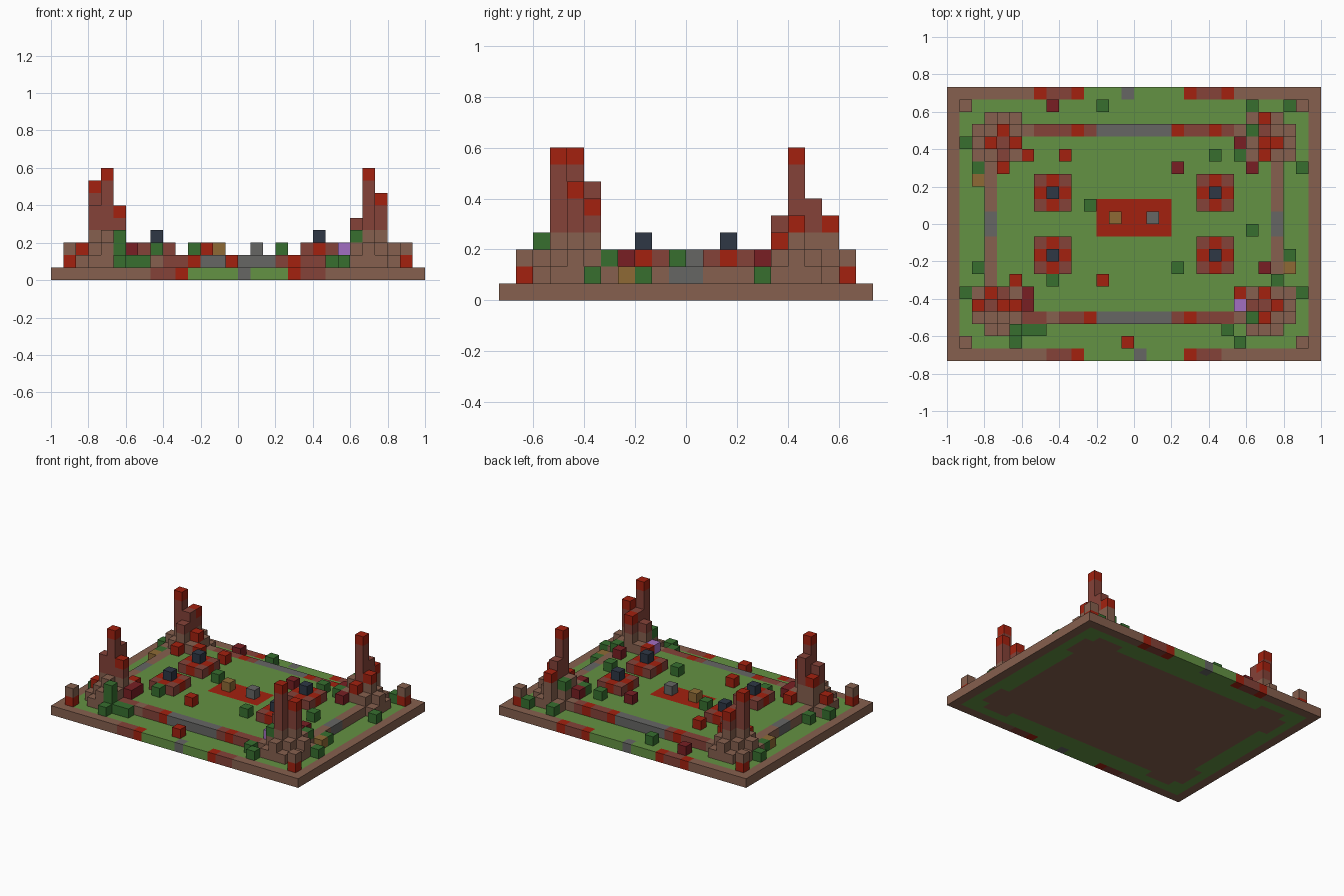
import bpy
import bmesh
from mathutils import Vector

cube = bpy.data.objects.get("Cube")
if cube:
    bpy.data.objects.remove(cube, do_unlink=True)

COLS, ROWS = 30, 22
CELL = 2 / COLS

PALETTE = {
    "earth": (134, 96, 78), "brick": (133, 66, 56), "red": (163, 33, 15),
    "maroon": (120, 31, 35), "grass": (100, 146, 67), "leaf": (55, 111, 47),
    "stone": (102, 102, 100), "ochre": (142, 106, 53),
    "violet": (162, 110, 194), "navy": (46, 55, 69),
}


def linear(value):
    c = value / 255
    return c / 12.92 if c < 0.04045 else ((c + 0.055) / 1.055) ** 2.4


def make_material(name, rgb):
    mat = bpy.data.materials.new(name)
    color = tuple(linear(v) for v in rgb) + (1,)
    mat.use_nodes = True
    mat.diffuse_color = color
    mat.node_tree.nodes["Principled BSDF"].inputs["Base Color"].default_value = color
    return mat


materials = {name: make_material(name, rgb) for name, rgb in PALETTE.items()}
parts = {}     # part name -> {cell: colour}
owner = {}     # cell -> part name


def put(part, cell, color):
    """Place a block; a later block replaces an earlier one."""
    if cell in owner:
        parts[owner[cell]].pop(cell)
    owner[cell] = part
    parts.setdefault(part, {})[cell] = color


def fill(part, columns, rows, layers, color):
    for i in columns:
        for j in rows:
            for k in layers:
                put(part, (i, j, k), color)


def row_colors(part, j, k, spans):
    for first, last, color in spans:
        fill(part, range(first, last + 1), [j], [k], color)


# Ground slab: earth rim, grass moat, earth core
fill("rim", range(COLS), range(ROWS), [0], "earth")
fill("lawn", range(1, COLS - 1), range(1, ROWS - 1), [0], "grass")
fill("core", range(3, 27), range(3, 19), [0], "earth")

# Coloured gates along the front and back rim
gate = [(8, 9, "brick"), (10, 10, "red"), (11, 18, "grass"),
        (19, 19, "red"), (20, 21, "brick")]
row_colors("rim", 0, 0, gate + [(15, 15, "stone")])
row_colors("rim", ROWS - 1, 0, gate + [(14, 14, "stone"), (7, 7, "red"), (22, 22, "red")])

# Raised court with a curb and a red centre carpet
fill("curb", range(3, 27), range(3, 19), [1], "earth")
fill("court", range(4, 26), range(4, 18), [1], "grass")
fill("carpet", range(12, 18), range(10, 13), [1], "red")
fill("curb", [3, 26], [10, 11], [1], "stone")
row_colors("curb", 3, 1, [(6, 10, "brick"), (8, 8, "earth"), (11, 11, "red"),
                          (12, 17, "stone"), (18, 18, "brick"), (19, 19, "red"),
                          (20, 22, "brick")])
row_colors("curb", 18, 1, [(7, 11, "brick"), (10, 10, "red"), (12, 17, "stone"),
                           (18, 18, "red"), (19, 22, "brick"), (21, 21, "red")])


# Ruined corner towers
def column(part, i, j, height, cap=None):
    for k in range(height):
        put(part, (i, j, k), "earth" if k < 4 else "brick")
    if cap:
        put(part, (i, j, height - 1), cap)


def tower(part, ci, cj, sx, sy, spires):
    """Square foot with stepped outer buttresses, then taller spires."""
    for a in (-1, 0, 1):
        for b in (-1, 0, 1):
            column(part, ci + a, cj + b, 4 if a * b == 0 else 3)
        column(part, ci + 2 * sx, cj + a, 2 if a else 3)
        column(part, ci + a, cj + 2 * sy, 2 if a else 3)
    for a, b, height, cap in spires:
        column(part, ci + a, cj + b, height, cap)


tower("front_right_tower", 4, 4, -1, -1,
      [(0, 0, 9, "red"), (1, 0, 6, "red"), (0, 1, 7, None), (-1, 1, 5, "red"),
       (-1, 0, 6, None), (-2, 0, 3, "red")])
tower("back_right_tower", 4, 17, -1, 1,
      [(-1, 0, 8, "red"), (0, 1, 6, "red"), (0, 0, 6, None), (1, 0, 4, "red"),
       (0, -1, 5, None)])
tower("back_left_tower", 25, 17, 1, 1,
      [(0, 0, 9, "red"), (0, 1, 6, None), (1, 0, 5, "red"), (0, -1, 4, "red"),
       (0, 2, 5, "red")])
tower("front_left_tower", 25, 4, 1, -1,
      [(0, -1, 9, "red"), (1, 0, 7, "red"), (0, 1, 6, "red"), (0, 0, 6, None),
       (-1, 0, 5, None)])

# Corner posts on the moat
for i in (1, COLS - 2):
    for j in (1, ROWS - 2):
        put("corner_posts", (i, j, 1), "red")
        put("corner_posts", (i, j, 2), "earth")

# Four pedestals with dark lamps
for i in (8, 21):
    for j in (8, 13):
        for a in (-1, 0, 1):
            for b in (-1, 0, 1):
                put("pedestals", (i + a, j + b, 2), "brick" if a * b else "red")
        fill("lamps", [i], [j], [2, 3], "navy")

# Loose blocks, each resting on whatever is below it
scatter = {
    ("bushes", "leaf"): [
        (12, 20), (24, 20), (27, 20), (1, 17), (2, 15), (2, 7), (1, 5), (5, 2),
        (5, 2), (6, 2), (7, 2), (5, 1), (8, 6), (11, 12), (18, 7), (22, 2),
        (23, 1), (24, 3), (26, 6), (28, 5), (27, 8), (24, 10), (21, 16),
        (23, 16), (24, 18), (28, 15)],
    ("red_blocks", "red"): [
        (4, 15), (6, 16), (9, 16), (5, 6), (12, 6), (14, 1), (23, 5)],
    ("maroon_blocks", "maroon"): [
        (8, 20), (6, 4), (6, 5), (18, 15), (23, 17), (24, 15), (25, 7)],
    ("crates", "ochre"): [(2, 14), (27, 7), (13, 11)],
    ("stone_block", "stone"): [(16, 11)],
    ("crystal", "violet"): [(23, 4)],
}
for (part, color), spots in scatter.items():
    for i, j in spots:
        k = 0
        while (i, j, k) in owner:
            k += 1
        put(part, (i, j, k), color)

# Build each part from the outer faces of its blocks
DIRECTIONS = [Vector(s * a for a in axis) for s in (-1, 1)
              for axis in ((1, 0, 0), (0, 1, 0), (0, 0, 1))]


def build(part, cells):
    used = sorted(set(cells.values()))
    bm = bmesh.new()
    offset = Vector((COLS / 2, ROWS / 2, 0))
    for cell, color in cells.items():
        center = Vector(cell) + Vector((0.5, 0.5, 0.5)) - offset
        for n in DIRECTIONS:
            if tuple(int(c + d) for c, d in zip(cell, n)) in owner:
                continue
            u = Vector((n.y, n.z, n.x))
            v = n.cross(u)
            corners = [center + (n + u * p + v * q) / 2
                       for p, q in ((-1, -1), (1, -1), (1, 1), (-1, 1))]
            face = bm.faces.new([bm.verts.new(c * CELL) for c in corners])
            face.material_index = used.index(color)
    bmesh.ops.remove_doubles(bm, verts=bm.verts, dist=CELL / 100)
    mesh = bpy.data.meshes.new(part)
    bm.to_mesh(mesh)
    bm.free()
    for color in used:
        mesh.materials.append(materials[color])
    bpy.context.collection.objects.link(bpy.data.objects.new(part, mesh))


for part, cells in parts.items():
    if cells:
        build(part, cells)
